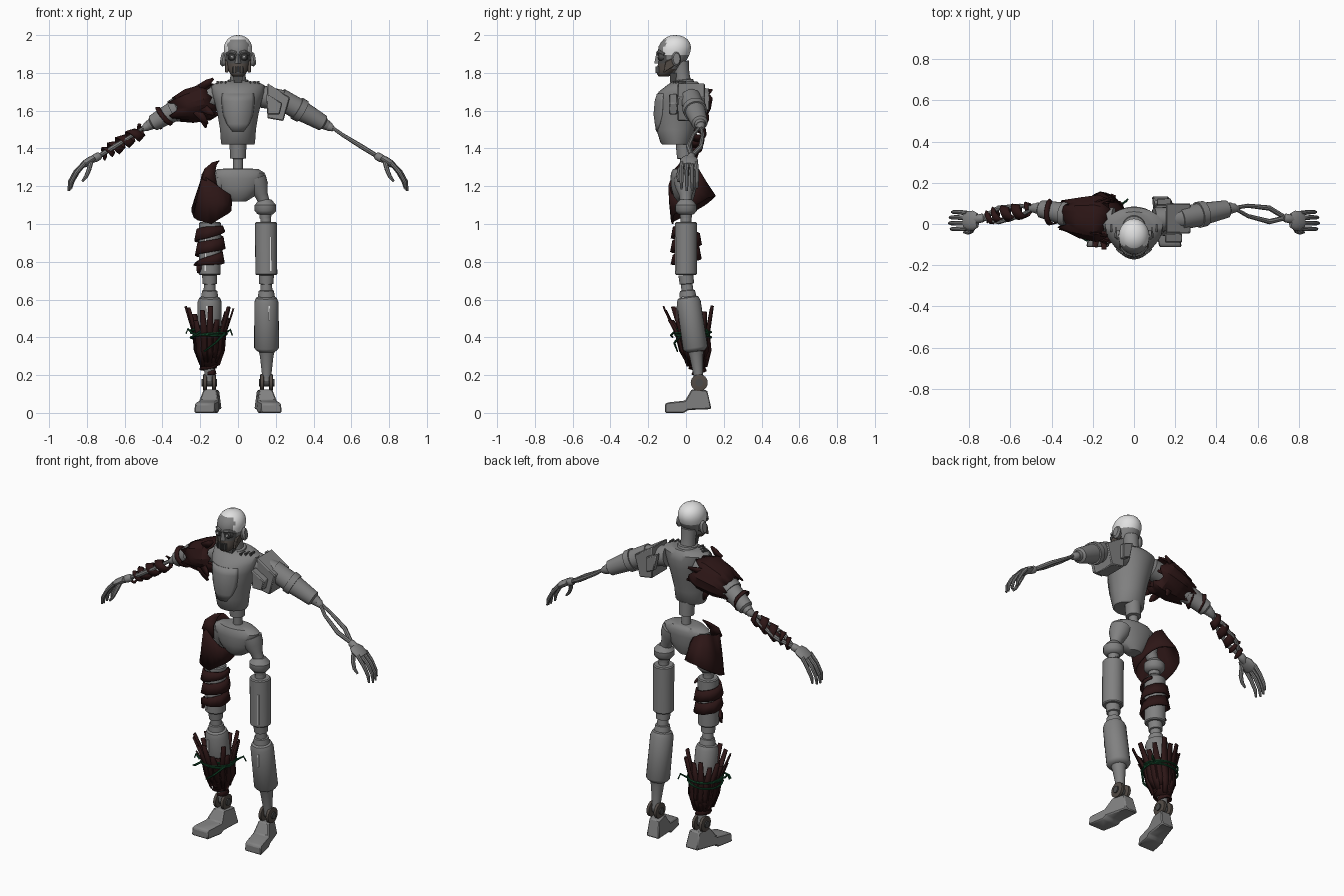
import bpy, bmesh, random
from math import sin, cos, pi, radians
from mathutils import Vector as V

random.seed(4)
if "Cube" in bpy.data.objects:
    bpy.data.objects.remove(bpy.data.objects["Cube"])


def material(name, r, g, b):
    m = bpy.data.materials.new(name)
    m.use_nodes = True
    m.diffuse_color = (r, g, b, 1)
    m.node_tree.nodes["Principled BSDF"].inputs["Base Color"].default_value = (r, g, b, 1)
    return m


GREY = material("grey metal", .22, .22, .22)
DARK = material("dark metal", .07, .07, .07)
BONE = material("pale skull", .75, .75, .75)
RUST = material("brown joint", .085, .07, .06)
CLOTH = material("dark red cloth", .026, .008, .008)
GREEN = material("green cord", .006, .06, .022)


# ---- geometry helpers: each returns (vertices, faces) ----
def skin(rings, caps=True, closed=True):
    n = len(rings[0])
    faces = []
    for i in range(len(rings) - 1):
        for j in range(n if closed else n - 1):
            k = (j + 1) % n
            faces.append((i * n + j, i * n + k, (i + 1) * n + k, (i + 1) * n + j))
    if caps:
        faces += [tuple(range(n)), tuple(range((len(rings) - 1) * n, len(rings) * n))]
    return [V(p) for ring in rings for p in ring], faces


def basis(d):
    d = d.normalized()
    ref = V((0, 0, 1)) if abs(d.y) > .9 else V((0, 1, 0))
    v = (ref - d * ref.dot(d)).normalized()
    return d, v.cross(d), v


def circle(c, d, r, n, flat=1):
    _, u, v = basis(d)
    return [c + r * (u * cos(2 * pi * k / n) + v * flat * sin(2 * pi * k / n)) for k in range(n)]


def lathe(a, b, prof, flat=1, n=24):
    a, b = V(a), V(b)
    return skin([circle(a.lerp(b, t), b - a, r, n, flat) for t, r in prof])


def tube(pts, radii, n=8):
    pts = [V(p) for p in pts]
    last = len(pts) - 1
    return skin([circle(p, pts[min(i + 1, last)] - pts[max(i - 1, 0)], radii[i], n)
                 for i, p in enumerate(pts)])


def oval(z, hw, yf, yb, p=1.0, n=32):
    yc, ring = (yf + yb) / 2, []
    for k in range(n):
        s = sin(2 * pi * k / n)
        ring.append((hw * cos(2 * pi * k / n),
                     yc + (yb - yc) * s if s > 0 else yc + (yf - yc) * abs(s) ** p, z))
    return ring


def slab(poly, y0, y1):
    return skin([[(x, y, z) for x, z in poly] for y in (y0, y1)])


def box(x0, x1, y0, y1, z0, z1):
    return slab([(x0, z0), (x1, z0), (x1, z1), (x0, z1)], y0, y1)


def ribbon(rows):
    return skin([[p - h, p + h] for p, h in rows], False, False)


def wrap(a, b, r0, r1, turns, width, phase=0):
    a, b = V(a), V(b)
    d, u, v = basis(b - a)
    rows, n = [], int(turns * 18)
    for i in range(n + 1):
        t = i / n
        ang = phase + t * turns * 2 * pi
        r = (r0 + (r1 - r0) * t) * random.uniform(.95, 1.05)
        w = width / 2 * min(1, .25 + 5 * min(t, 1 - t))
        rows.append((a.lerp(b, t) + (u * cos(ang) + v * sin(ang)) * r, d * w + (u * cos(ang) + v * sin(ang)) * .006))
    return ribbon(rows)


def make(name, mat, *parts, thick=0, bevel=0, angle=40):
    bm = bmesh.new()
    for verts, faces in parts:
        vs = [bm.verts.new(p) for p in verts]
        for f in faces:
            bm.faces.new([vs[i] for i in f])
    bmesh.ops.recalc_face_normals(bm, faces=bm.faces)
    me = bpy.data.meshes.new(name)
    bm.to_mesh(me)
    bm.free()
    me.materials.append(mat)
    me.shade_smooth()
    me.set_sharp_from_angle(angle=radians(angle))
    ob = bpy.data.objects.new(name, me)
    bpy.context.collection.objects.link(ob)
    if thick:
        ob.modifiers.new("thickness", 'SOLIDIFY').thickness = thick
    if bevel:
        ob.modifiers.new("soft edges", 'BEVEL').width = bevel
    return ob


def pair(name, mat, *parts, **kw):
    make("left_" + name, mat, *parts, **kw)
    make("right_" + name, mat, *[([V((-p.x, p.y, p.z)) for p in vs], fs) for vs, fs in parts], **kw)


# ---- torso, neck, pelvis ----
make("torso", GREY, skin([oval(*s, p=1.25) for s in (
    (1.42, .085, -.125, .02), (1.43, .09, -.135, .03), (1.50, .095, -.157, .045), (1.58, .108, -.166, .065),
    (1.65, .125, -.16, .08), (1.70, .138, -.145, .085), (1.735, .14, -.10, .08), (1.755, .10, -.07, .06))]))

plate_rows = []
for z, hw, tw, yf, yb in ((1.49, .094, .03, -.155, .042), (1.53, .10, .06, -.161, .053), (1.58, .108, .08, -.168, .065),
                          (1.65, .125, .088, -.162, .08), (1.69, .135, .085, -.15, .085)):
    yc, row = (yf + yb) / 2, []
    for k in range(13):
        x = tw * (k / 6 - 1)
        row.append((x, yc + (yf - yc) * (1 - (x / hw) ** 2) ** .625 - .004, z))
    plate_rows.append(row)
make("chest_plate", GREY, skin(plate_rows, False, False), thick=.008)
pair("collar_slits", DARK, *[box(.06 + i * .022, .07 + i * .022, -.07 + i * .015, -.03 + i * .015, 1.735, 1.758)
                             for i in range(3)])
make("neck", GREY, lathe((0, -.01, 1.70), (0, -.03, 1.86),
     [(0, .07), (.2, .062), (.38, .055), (.4, .042), (.6, .04), (1, .045)]))
make("throat_piece", DARK, slab([(-.03, 1.80), (-.02, 1.75), (.02, 1.75), (.03, 1.80)], -.085, -.05))
make("spine", GREY, lathe((0, 0, 1.26), (0, -.01, 1.43),
     [(0, .045), (.12, .04), (.13, .026), (.5, .026), (.52, .042), (1, .045)]))
make("pelvis", GREY, skin([oval(*s) for s in (
    (1.12, .045, -.045, .035), (1.145, .085, -.065, .045), (1.19, .115, -.078, .055), (1.24, .138, -.082, .06),
    (1.27, .142, -.08, .06), (1.29, .11, -.07, .05), (1.295, .05, -.05, .04))]))

# ---- head ----
head = make("head", GREY, skin([oval(*s, n=40) for s in (
    (1.782, .03, -.145, -.09), (1.795, .042, -.154, -.07), (1.82, .054, -.153, -.035), (1.85, .064, -.148, -.01),
    (1.87, .068, -.143, .005), (1.895, .072, -.148, .018), (1.92, .075, -.148, .025), (1.94, .074, -.145, .026),
    (1.96, .068, -.134, .02), (1.978, .056, -.118, .008), (1.99, .04, -.10, -.01), (1.998, .02, -.08, -.033),
    (2.0, .004, -.064, -.055))]), angle=60)
for m in (BONE, DARK, RUST):
    head.data.materials.append(m)
for f in head.data.polygons:
    c = f.center
    if c.z > 1.89 and not (c.y < -.105 and abs(c.x) < .055 and c.z < 1.975):
        f.material_index = 1
    elif c.y < -.07 and c.z < 1.85:
        f.material_index = 3
    elif c.y < -.1 and c.z < 1.9:
        f.material_index = 2
pair("ear", GREY, lathe((.06, -.055, 1.87), (.09, -.05, 1.875), [(0, .03), (.6, .04), (1, .03)], flat=.6, n=16))
pair("eye_socket", DARK, lathe((.032, -.12, 1.885), (.032, -.148, 1.885), [(0, .022), (.8, .02), (1, .014)], n=16))
pair("eye", BONE, lathe((.032, -.14, 1.885), (.032, -.153, 1.885), [(0, .009), (1, .005)], n=12))
pair("brow", GREY, tube([(.01, -.15, 1.905), (.035, -.142, 1.912), (.062, -.115, 1.9)], [.009, .01, .006]))
make("nose", GREY, skin([[(-.008, -.145, 1.9), (.008, -.145, 1.9), (0, -.158, 1.9)],
                         [(-.016, -.145, 1.85), (.016, -.145, 1.85), (0, -.168, 1.85)]]))
make("mouth_grille", DARK, *[box(x - .004, x + .004, -.161, -.14, 1.80, 1.835) for x in (-.024, -.012, 0, .012, .024)])
pair("jaw_plate", RUST, skin([[(x, y, z) for y, z in ((-.12, 1.80), (-.04, 1.85), (-.05, 1.89), (-.11, 1.86))]
                              for x in (.05, .07)]), bevel=.004)

# ---- legs ----
H, K, S, A = (.148, 0, 1.01), (.15, 0, .73), (.15, .01, .615), (.152, .052, .325)
pair("hip_link", GREY, lathe((.09, -.005, 1.24), (.145, 0, 1.10), [(0, .06), (.3, .055), (.6, .035), (1, .028)]))
pair("hip_joint", GREY, lathe((.145, 0, 1.03), (.145, 0, 1.13), [(0, .03), (.2, .032), (.22, .042), (.4, .057),
     (.7, .057), (.9, .04), (1, .03)]))
pair("thigh", GREY, lathe(H, K, [(-.08, .028), (0, .028), (0, .052), (.02, .058), (.98, .058), (1, .053)]))
pair("knee", GREY, lathe(K, S, [(0, .04), (.4, .038), (.42, .03), (.7, .032), (.72, .04), (1, .045)]))
pair("shin", GREY, lathe(S, A, [(0, .042), (.02, .055), (.1, .064), (.93, .066), (.97, .058), (1, .045)]))
pair("lower_shin", GREY, lathe(A, (.152, .068, .17), [(0, .042), (.15, .036), (.9, .023), (1, .023)]))
pair("leg_slots", BONE, box(.17, .178, -.058, -.052, .75, .93), box(.162, .17, -.05, -.044, .49, .565))
pair("ankle_discs", RUST, *[lathe((x, .07, .16), (x + .02, .07, .16), [(0, .038), (.1, .045), (.9, .045), (1, .038)])
                            for x in (.117, .165)])
pair("ankle_pin", DARK, lathe((.11, .07, .16), (.192, .07, .16), [(0, .02), (1, .02)], n=12))
foot_side = [(.135, .02), (.112, .12), (.03, .125), (-.005, .065), (-.10, .055), (-.112, .045), (-.112, 0),
             (-.01, 0), (.01, .015)]
pair("foot", GREY, skin([[(.155 - y * .2 + k * (.055 - (.012 if y > .02 else 0) - z * .08), y, z) for y, z in foot_side]
                         for k in (-1, 1)]), bevel=.006)

# ---- arms ----
make("left_shoulder_pad", GREY, slab([(.155, 1.746), (.275, 1.67), (.24, 1.545), (.155, 1.56)], -.045, .10),
     slab([(.15, 1.69), (.235, 1.64), (.22, 1.58), (.155, 1.58)], -.09, -.045),
     slab([(.11, 1.72), (.18, 1.69), (.18, 1.60), (.13, 1.62)], .09, .125), bevel=.005)
pair("shoulder_joint", GREY, lathe((.10, .02, 1.68), (.25, .03, 1.65), [(0, .06), (1, .055)]))
E, W = V((.475, .078, 1.52)), V((.735, .03, 1.36))
pair("upper_arm", GREY, lathe((.22, .025, 1.665), E, [(0, .056), (.36, .056), (.36, .064), (.48, .062), (.48, .054),
     (.9, .043), (.93, .03), (1, .026)]))
pair("elbow", GREY, lathe(E, E.lerp(W, .12), [(-.4, .022), (.3, .024), (1, .012)], n=14))
pair("forearm_rods", GREY, *[tube([E + V((.01, 0, 0)), E.lerp(W, .3) + V((0, k * .025, 0)),
                                   E.lerp(W, .7) + V((0, k * .033, 0)), W], [.009, .01, .013, .012]) for k in (-1, 1)])
pair("wrist", GREY, lathe(W, (.775, .02, 1.34), [(-.2, .014), (0, .021), (.5, .022), (1, .018)], n=14))
pair("palm", GREY, lathe((.76, .018, 1.352), (.825, .015, 1.31), [(0, .014), (.3, .019), (.8, .019), (1, .015)],
                         flat=2.5, n=16))
pair("fingers", GREY, *[tube([(.81, y * .9, 1.325), (.862 - c, y, 1.275), (.89 - c, y, 1.225), (.897 - c, y, 1.175 + c)],
                             [.012, .011, .01, .006])
                        for y, c in ((-.024, .008), (.004, 0), (.032, .003), (.058, .014))])
pair("thumb", GREY, tube([(.775, -.005, 1.34), (.79, -.035, 1.285), (.805, -.042, 1.25), (.825, -.04, 1.225)],
                         [.013, .012, .01, .006]))

# ---- cloth on the right arm ----
a, b = V((-.13, .025, 1.66)), V((-.345, .04, 1.605))
d, u, v = basis(b - a)
rag = []
for t, r in ((0, .085), (.2, .10), (.6, .088), (1, .068)):
    ring = []
    for k in range(22):
        jag = random.uniform(-.16, .1) if t in (0, 1) else 0
        q = r * random.uniform(.94, 1.08)
        ring.append(a.lerp(b, t + jag) + u * cos(k * pi / 11) * q + v * sin(k * pi / 11) * q * 1.12)
    rag.append(ring)
make("shoulder_rag", CLOTH, skin(rag, False), thick=.008, angle=25)
shards = []
for p, q in (((-.20, -.04, 1.72), (-.13, -.05, 1.77)), ((-.2, .07, 1.6), (-.17, .08, 1.51)),
             ((-.23, .09, 1.68), (-.11, .14, 1.71)), ((-.19, -.07, 1.62), (-.13, -.10, 1.58)),
             ((-.22, -.06, 1.6), (-.16, -.06, 1.53)), ((-.25, .1, 1.64), (-.08, .11, 1.62))):
    p, q = V(p), V(q)
    h = basis(q - p)[1] * .022
    shards.append(ribbon([(p, h), (p.lerp(q, .6), h * .8), (q, h * .25)]))
make("shoulder_rag_shards", CLOTH, *shards, thick=.007)
make("upper_arm_strip", CLOTH, wrap((-.36, .045, 1.59), (-.43, .065, 1.555), .06, .052, 1.2, .022, 2), thick=.007)
make("forearm_wrap", CLOTH, wrap((-.50, .07, 1.50), (-.67, .045, 1.395), .036, .038, 3.2, .045), thick=.008)
make("wrist_strip", CLOTH, wrap((-.66, .04, 1.40), (-.72, .03, 1.365), .032, .028, 1.5, .022, 1), thick=.007)

# ---- cloth on the right hip and thigh ----
# Each row: angle, top height, bottom height, top radius, bottom radius
keys = [(0, 1.14, 1.08, .10, .105), (60, 1.26, 1.14, .075, .12), (100, 1.29, 1.15, .07, .145),
        (140, 1.29, 1.10, .06, .13), (180, 1.27, 1.05, .055, .10), (225, 1.26, 1.02, .08, .105),
        (270, 1.22, 1.0, .088, .09), (315, 1.16, 1.05, .115, .115), (360, 1.14, 1.08, .10, .105)]
top, mid, low = [], [], []
for k0, k1 in zip(keys, keys[1:]):
    for f in (0, .33, .67):
        ang, zt, zb, rt, rb = [p + (q - p) * f for p, q in zip(k0, k1)]
        c, s = cos(radians(ang)), sin(radians(ang))
        top.append((-.13 + c * rt, s * rt, zt))
        mid.append((-.135 + c * (rt + rb) / 2, s * (rt + rb) / 2 + .005, (zt + zb) / 2))
        low.append((-.14 + c * rb, s * rb + .015, zb))
make("hip_cloth", CLOTH, skin([top, mid, low], False), thick=.01)
make("hip_cloth_point", CLOTH, ribbon([(V((-.15, -.075, 1.22)), V((.04, 0, -.02))), (V((-.15, -.06, 1.28)), V((.028, 0, -.012))),
     (V((-.125, -.03, 1.32)), V((.012, 0, -.006))), (V((-.102, -.02, 1.335)), V((.004, 0, 0)))]), thick=.008)
make("thigh_wrap", CLOTH, wrap((-.148, 0, .985), (-.15, 0, .79), .075, .077, 2.6, .062, 2.5), thick=.01)
make("thigh_wrap_tail", CLOTH, ribbon([(V((-.2, -.03, .8)), V((.02, 0, 0))), (V((-.21, -.03, .74)), V((.008, 0, 0)))]), thick=.007)

# ---- bundled straps and cord on the right shin ----
straps = []
for i in range(17):
    ang = i * 2 * pi / 17 + random.uniform(-.08, .08)
    o, side = V((cos(ang), sin(ang), 0)), V((-sin(ang), cos(ang), 0))
    tip, low_z = random.uniform(.49, .57), random.uniform(.24, .29)
    straps.append(ribbon([(V((-.155, .056, low_z)) + o * .05, side * .012), (V((-.155, .05, .33)) + o * .077, side * .018),
                          (V((-.155, .035, .42)) + o * .084, side * .019),
                          (V((-.155, .015, tip)) + o * (.085 + (tip - .42) * .32), side * .012)]))
make("shin_straps", CLOTH, *straps, thick=.008)
make("shin_cloth", CLOTH, skin([circle(V((-.155, y, z)), V((0, 0, 1)), r, 20) for z, y, r in
     ((.235, .06, .04), (.29, .055, .062), (.34, .05, .074), (.46, .03, .08))], False), thick=.008)
make("shin_cloth_tail", CLOTH, wrap((-.155, .06, .27), (-.155, .066, .215), .05, .032, 1.3, .04, 3), thick=.008)
cords = []
for r, z, tilt in ((.094, .42, .10), (.096, .435, -.08), (.095, .41, -.16)):
    loop = [(-.155 + cos(t * pi / 12) * r, .037 + sin(t * pi / 12) * r, z + tilt * r * cos(t * pi / 12 + z * 40))
            for t in range(25)]
    cords.append(tube(loop, [.006] * 25, 6))
for pts in (((-.24, -.02, .42), (-.265, -.02, .445), (-.275, -.02, .42)), ((-.07, -.02, .42), (-.12, -.062, .37), (-.18, -.045, .325)),
            ((-.07, .09, .42), (-.04, .11, .44), (-.03, .12, .41)), ((-.2, -.06, .43), (-.23, -.08, .41), (-.25, -.07, .40))):
    cords.append(tube(pts, [.006, .006, .004], 6))
make("shin_cord", GREEN, *cords)
